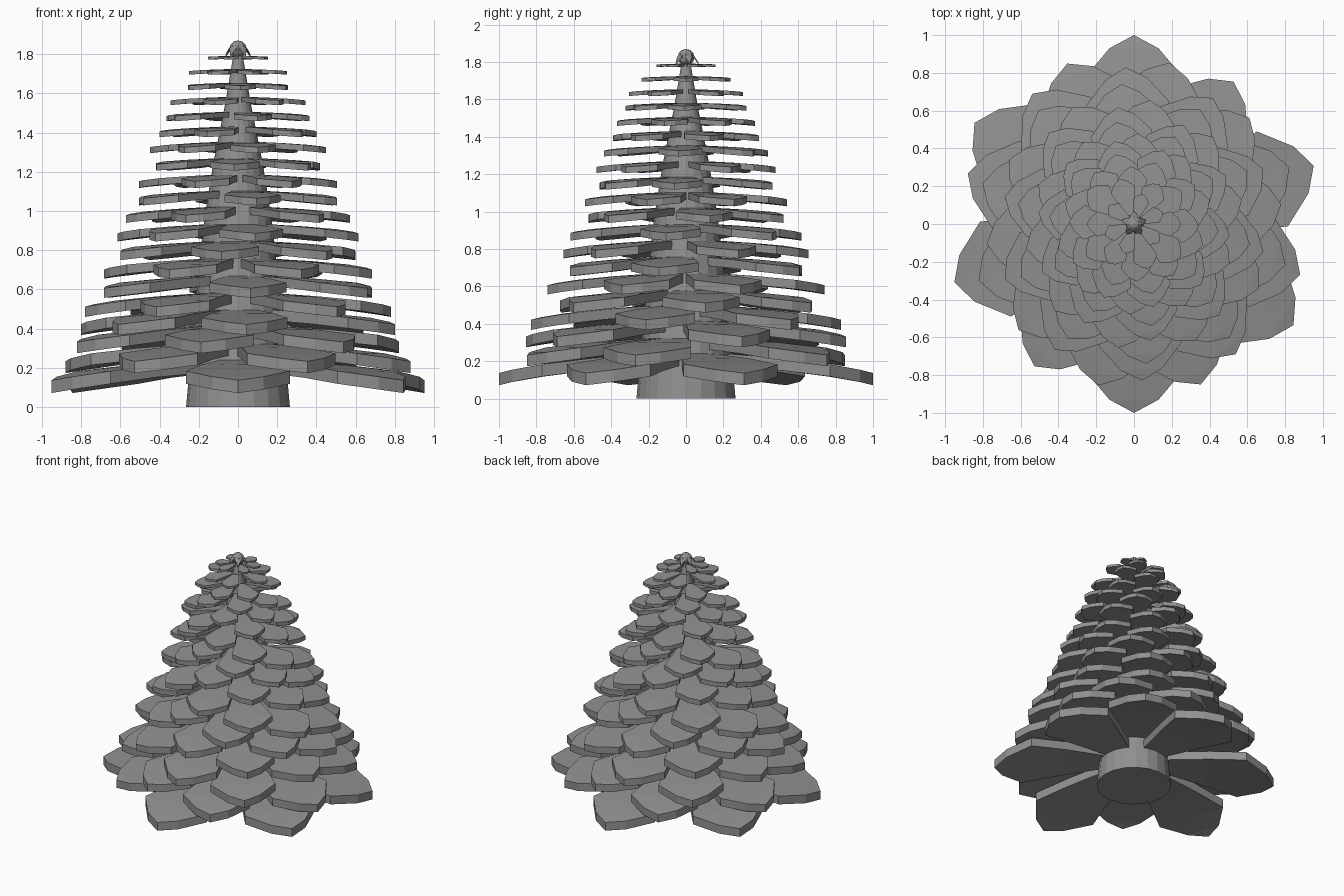
import bpy, bmesh
from math import sin, cos, pi, radians

if "Cube" in bpy.data.objects:
    bpy.data.objects.remove(bpy.data.objects["Cube"])

grey = bpy.data.materials.new("dark_grey")
grey.diffuse_color = (0.28, 0.28, 0.28, 1)
grey.use_nodes = True
grey.node_tree.nodes["Principled BSDF"].inputs["Base Color"].default_value = grey.diffuse_color


def make_object(name, bm):
    bmesh.ops.recalc_face_normals(bm, faces=bm.faces)
    mesh = bpy.data.meshes.new(name)
    bm.to_mesh(mesh)
    bm.free()
    mesh.materials.append(grey)
    obj = bpy.data.objects.new(name, mesh)
    bpy.context.collection.objects.link(obj)
    return obj


def interp(table, x):
    for (a, fa), (b, fb) in zip(table, table[1:]):
        if x <= b:
            return fa + (fb - fa) * (x - a) / (b - a)
    return table[-1][1]


def add_scale(bm, stations, tip, thick, angle):
    """One scale: stations are (radius, half width, centre z, side z)."""
    c, s = cos(angle), sin(angle)

    def layer(dz):
        put = lambda r, w, z: bm.verts.new((r * c - w * s, r * s + w * c, z + dz))
        rows = [[put(r, w, zs), put(r, 0, zc), put(r, -w, zs)]
                for r, w, zc, zs in stations]
        return rows, put(tip[0], 0, tip[1])

    low, low_tip = layer(0)
    top, top_tip = layer(thick)
    for rows, end in ((low, low_tip), (top, top_tip)):
        for a, b in zip(rows, rows[1:]):
            for k in (0, 1):
                bm.faces.new((a[k], a[k + 1], b[k + 1], b[k]))
        for k in (0, 1):
            bm.faces.new((rows[-1][k], rows[-1][k + 1], end))
    loop = lambda rows, end: ([r[0] for r in rows] + [end]
                              + [r[2] for r in reversed(rows)] + [rows[0][1]])
    lo, hi = loop(low, low_tip), loop(top, top_tip)
    for i in range(len(lo)):
        j = (i + 1) % len(lo)
        bm.faces.new((lo[i], lo[j], hi[j], hi[i]))


# Trunk: tapered core, lathed from a profile
bm = bmesh.new()
SIDES = 20
rings = []
for r, z in [(0.265, 0), (0.245, 0.22), (0.215, 0.55), (0.172, 0.96),
             (0.125, 1.25), (0.065, 1.55), (0.02, 1.82)]:
    rings.append([bm.verts.new((r * cos(2 * pi * i / SIDES), r * sin(2 * pi * i / SIDES), z))
                  for i in range(SIDES)])
for a, b in zip(rings, rings[1:]):
    for i in range(SIDES):
        j = (i + 1) % SIDES
        bm.faces.new((a[i], a[j], b[j], b[i]))
bm.faces.new(rings[0][::-1])
bm.faces.new(rings[-1])
make_object("trunk", bm)

# Twenty rings of six drooping scales, each ring turned from the one below
RADII = [(0, 1.0), (1, 0.92), (3, 0.83), (6, 0.70), (9, 0.585), (11, 0.51),
         (14, 0.42), (17, 0.305), (18, 0.25), (19, 0.165)]
TIP_Z = [(0, 0.072), (2, 0.275), (4, 0.46), (6, 0.655), (9, 0.94),
         (13, 1.295), (16, 1.54), (19, 1.773)]
PATTERN = (90, 147.6, 198)
for row in range(20):
    R = interp(RADII, row)
    z = interp(TIP_Z, row)
    thick = 0.003 + 0.062 * R
    drop = R ** 1.7
    stations = [(R * f, R * w, z + drop * zc, z + drop * zs) for f, w, zc, zs in
                [(0.20, 0.09, 0.108, 0.105), (0.52, 0.19, 0.080, 0.078),
                 (0.77, 0.265, 0.045, 0.047), (0.93, 0.13, 0.017, 0.018)]]
    bm = bmesh.new()
    for half in (0, 180):
        for base in PATTERN:
            add_scale(bm, stations, (R, z), thick, radians(base + half - 35 * row))
    make_object("scale_ring_%02d" % (row + 1), bm)

# Rounded bud at the peak
bm = bmesh.new()
bmesh.ops.create_uvsphere(bm, u_segments=8, v_segments=6, radius=0.045)
bmesh.ops.translate(bm, verts=bm.verts, vec=(0, 0, 1.825))
make_object("top_bud", bm)

# Small steep scales around the bud
bm = bmesh.new()
for i in range(5):
    add_scale(bm, [(0.015, 0.012, 1.855, 1.853), (0.045, 0.02, 1.82, 1.818)],
              (0.068, 1.785), 0.01, radians(90 + 72 * i))
make_object("bud_scales", bm)
